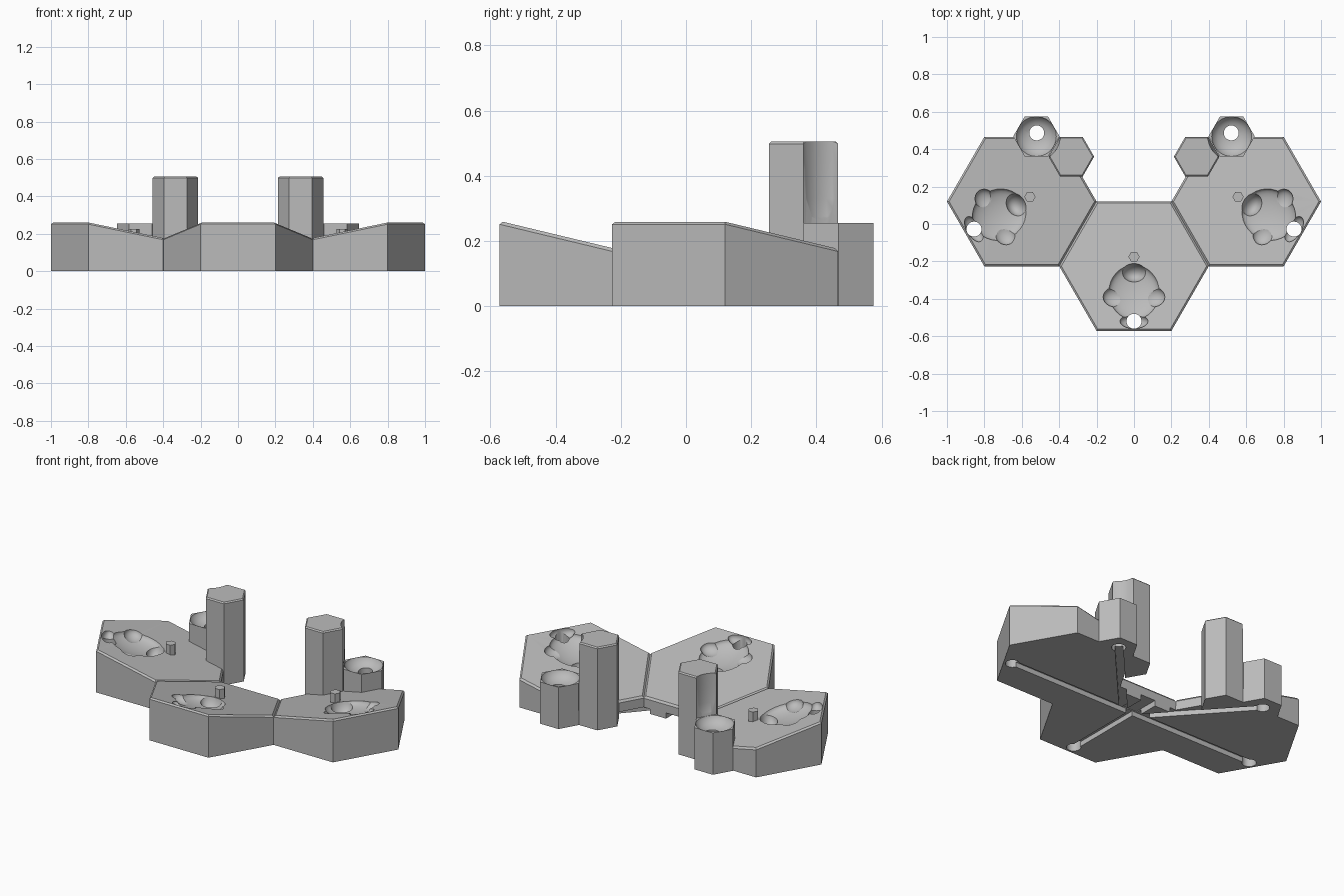
import bpy, bmesh, math
from mathutils import Matrix, Vector

if "Cube" in bpy.data.objects:
    bpy.data.objects.remove(bpy.data.objects["Cube"])

grey = bpy.data.materials.new("plain_grey")
grey.use_nodes = True
colour = (0.5, 0.5, 0.5, 1)
grey.diffuse_color = colour
grey.node_tree.nodes["Principled BSDF"].inputs["Base Color"].default_value = colour

R = 0.4                       # hexagon pad radius
APO = R * math.sqrt(3) / 2    # centre to edge
SLOPE = 0.24                  # tilt of each pad top


def make(name, bm, matrix=Matrix()):
    bmesh.ops.recalc_face_normals(bm, faces=bm.faces)
    mesh = bpy.data.meshes.new(name)
    bm.to_mesh(mesh)
    bm.free()
    mesh.transform(matrix)
    mesh.materials.append(grey)
    ob = bpy.data.objects.new(name, mesh)
    bpy.context.scene.collection.objects.link(ob)
    return ob


def pad_height(x, y):
    return 0.178 - SLOPE * y


def hex_prism(name, radius, top, bevel, matrix):
    """Flat-sided hexagonal column; top(x, y) gives the upper height."""
    bm = bmesh.new()
    ring = [(radius * math.cos(i * math.pi / 3), radius * math.sin(i * math.pi / 3))
            for i in range(6)]
    low = [bm.verts.new((x, y, 0)) for x, y in ring]
    high = [bm.verts.new((x, y, top(x, y))) for x, y in ring]
    bm.faces.new(low[::-1])
    lid = bm.faces.new(high)
    for i in range(6):
        j = (i + 1) % 6
        bm.faces.new((low[i], low[j], high[j], high[i]))
    if bevel:
        bmesh.ops.bevel(bm, geom=list(lid.edges), offset=bevel, segments=1, affect='EDGES')
    return make(name, bm, matrix)


def ball(centre, radii, matrix):
    bm = bmesh.new()
    bmesh.ops.create_uvsphere(bm, u_segments=32, v_segments=16, radius=1)
    tilt = Matrix.Rotation(-math.atan(SLOPE), 4, 'X')
    return make("cutter", bm, matrix @ Matrix.Translation(centre) @ tilt
                @ Matrix.Diagonal((*radii, 1)))


def bore(x, y):
    bm = bmesh.new()
    bmesh.ops.create_cone(bm, cap_ends=True, segments=32, radius1=0.04, radius2=0.04, depth=1)
    return make("cutter", bm, Matrix.Translation((x, y, 0.2)))


def channel(a, b, width=0.045, height=0.03):
    a, b = Vector(a), Vector(b)
    d = b - a
    bm = bmesh.new()
    bmesh.ops.create_cube(bm, size=1)
    mid = (a + b) / 2
    return make("cutter", bm, Matrix.Translation((mid.x, mid.y, 0))
                @ Matrix.Rotation(math.atan2(d.y, d.x), 4, 'Z')
                @ Matrix.Diagonal((d.length, width, 2 * height, 1)))


def bowl(x, y):
    """Round flared hollow, spun from a profile."""
    profile = [(0, 0.203), (0.04, 0.206), (0.075, 0.218), (0.1, 0.24),
               (0.115, 0.275), (0.122, 0.33), (0.126, 0.42), (0.128, 0.6), (0, 0.6)]
    bm = bmesh.new()
    verts = [bm.verts.new((r, 0, z)) for r, z in profile]
    edges = [bm.edges.new(pair) for pair in zip(verts, verts[1:])]
    bmesh.ops.spin(bm, geom=verts + edges, axis=(0, 0, 1), cent=(0, 0, 0),
                   angle=2 * math.pi, steps=40)
    bmesh.ops.remove_doubles(bm, verts=bm.verts, dist=0.0001)
    return make("cutter", bm, Matrix.Translation((x, y, 0)))


def carve(ob, cutters):
    for cutter in cutters:
        cutter.hide_render = True
        mod = ob.modifiers.new("cut", 'BOOLEAN')
        mod.operation = 'DIFFERENCE'
        mod.solver = 'EXACT'
        mod.object = cutter
    graph = bpy.context.evaluated_depsgraph_get()
    mesh = bpy.data.meshes.new_from_object(ob.evaluated_get(graph))
    ob.modifiers.clear()
    ob.data = mesh
    mesh.shade_smooth()
    mesh.set_sharp_from_angle(angle=math.radians(30))


used = []

# Cable channels and bores shared by the underside
hub = (0, -0.02)
channels = [channel((-0.86, -0.02), (0.86, -0.02)), channel((0, -0.52), hub),
            channel((0, -0.04), (0, 0.2), 0.1, 0.035)]
back_channels = {s: channel((s * 0.52, 0.49), (s * 0.06, -0.02)) for s in (-1, 1)}
back_bores = {s: bore(s * 0.52, 0.487) for s in (-1, 1)}
under = channels + list(back_channels.values())
used += under + list(back_bores.values())

# Three tilted pads, each with a moulded hollow, a bore and a locating pin
for label, x, y, turn in (("front", 0, -0.225, 0), ("left", 0.6, 0.12, 60),
                          ("right", -0.6, 0.12, -60)):
    place = Matrix.Translation((x, y, 0)) @ Matrix.Rotation(math.radians(turn), 4, 'Z')
    pad = hex_prism(label + "_pad", R, pad_height, 0.01, place)

    def dent(dx, dy, rx, ry, depth):
        return ball((dx, dy, pad_height(dx, dy)), (rx, ry, depth), place)

    hollows = [dent(0, -0.14, 0.135, 0.15, 0.045), dent(0, -0.035, 0.065, 0.05, 0.075),
               dent(0, -0.295, 0.075, 0.04, 0.04)]
    hollows += [dent(s * 0.1, -0.165, 0.065, 0.055, 0.04) for s in (-1, 1)]
    hole = place @ Vector((0, -0.295, 0))
    cuts = hollows + [bore(hole.x, hole.y)]
    used += cuts
    sides = [s for s in (-1, 1) if s * x > 0]
    carve(pad, cuts + under + [back_bores[s] for s in sides])

    pin_place = place @ Matrix.Translation((0, 0.05, 0.15))
    hex_prism(label + "_pin", 0.03, lambda px, py: 0.075, 0, pin_place)

# Rear corner: tall post beside a short cupped socket, mirrored
for label, s in (("left", 1), ("right", -1)):
    cup = bowl(s * 0.522, 0.468)
    used.append(cup)
    post = hex_prism(label + "_tall_post", 0.122, lambda px, py: 0.505, 0.007,
                     Matrix.Translation((s * 0.335, 0.36, 0)))
    carve(post, [cup, back_channels[s]])
    socket = hex_prism(label + "_short_socket", 0.124, lambda px, py: 0.255, 0,
                       Matrix.Translation((s * 0.522, 0.468, 0)))
    carve(socket, [cup, back_bores[s], back_channels[s]])

for cutter in used:
    bpy.data.objects.remove(cutter)
